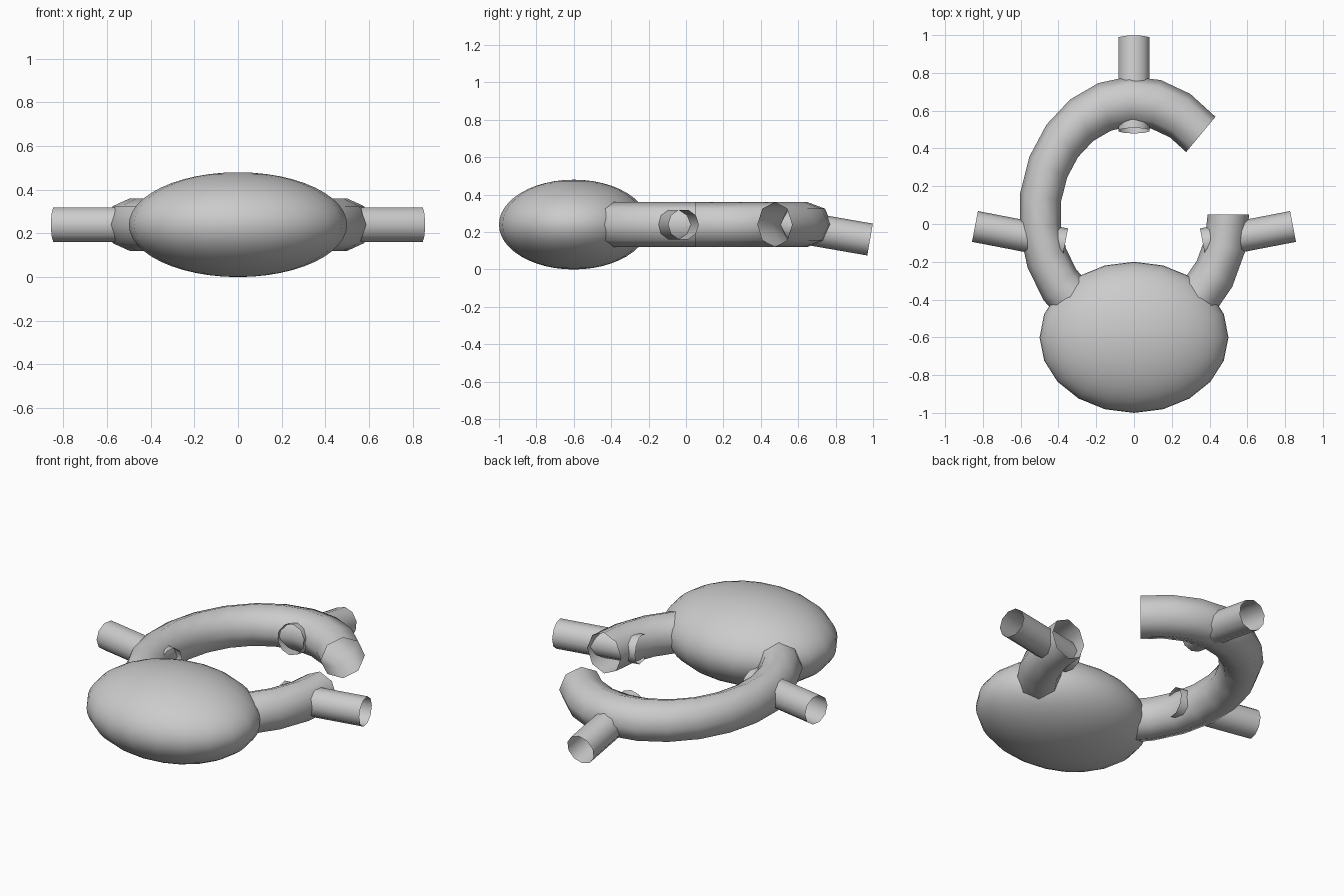
import bpy, bmesh, math
from mathutils import Vector

if "Cube" in bpy.data.objects:
    bpy.data.objects.remove(bpy.data.objects["Cube"])

Z = 0.24  # common centre height


def make_object(name, bm):
    bmesh.ops.recalc_face_normals(bm, faces=bm.faces)
    for f in bm.faces:
        f.smooth = True
    mesh = bpy.data.meshes.new(name)
    bm.to_mesh(mesh)
    bm.free()
    ob = bpy.data.objects.new(name, mesh)
    bpy.context.collection.objects.link(ob)
    return ob


def tube(name, rings):
    """Open-ended tube skinned through equal rings of points."""
    bm = bmesh.new()
    loops = [[bm.verts.new(p) for p in ring] for ring in rings]
    n = len(loops[0])
    for a, b in zip(loops, loops[1:]):
        for i in range(n):
            j = (i + 1) % n
            bm.faces.new((a[i], a[j], b[j], b[i]))
    return make_object(name, bm)


def pipe(name, start, end, radius, turn=0.0, sides=10):
    """Straight open cylinder between two points."""
    start, end = Vector(start), Vector(end)
    axis = (end - start).normalized()
    side = axis.cross(Vector((0, 0, 1))).normalized()
    up = side.cross(axis)
    angles = [2 * math.pi * i / sides + turn for i in range(sides)]
    offs = [radius * (math.cos(a) * side + math.sin(a) * up) for a in angles]
    return tube(name, [[p + o for o in offs] for p in (start, end)])


# Oval body at the front
bm = bmesh.new()
bmesh.ops.create_uvsphere(bm, u_segments=20, v_segments=24, radius=1)
body = make_object("oval_body", bm)
body.scale = (0.5, 0.4, 0.24)
body.location = (0, -0.6, Z)

# Broken ring: 315 degree arc, eight-sided section, stretched along y
rings = []
for k in range(21):
    t = math.radians(45 + 315 * k / 20)
    ring = []
    for i in range(8):
        a = math.pi * i / 4
        r = 1 + 0.22 * math.cos(a)
        ring.append((0.5 * r * math.cos(t), 0.05 + 0.6 * r * math.sin(t),
                     Z + 0.12 * math.sin(a)))
    rings.append(ring)
tube("open_ring", rings)

# Side pipes pushed through the ring, mirrored
for label, s in (("right", 1), ("left", -1)):
    pipe(label + "_pipe", (s * 0.365, -0.105, Z), (s * 0.842, -0.013, Z), 0.083)

# Rear pipe, tilted down
pipe("rear_pipe", (0, 0.494, 0.245), (0, 0.984, 0.16), 0.0865, math.pi / 10)
